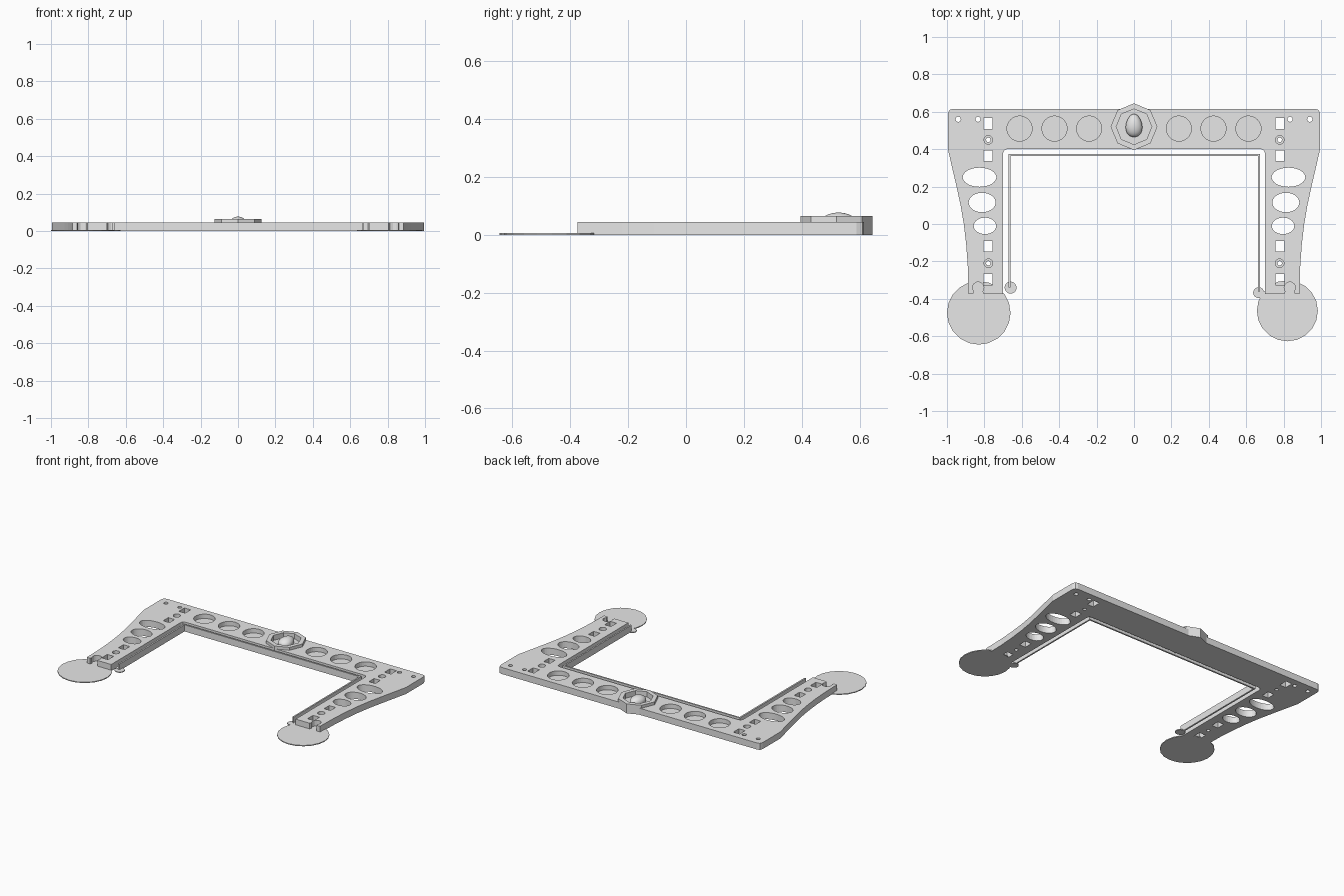
import bpy, bmesh
from math import sin, cos, pi, radians

cube = bpy.data.objects.get("Cube")
if cube:
    bpy.data.objects.remove(cube, do_unlink=True)

H = 0.045       # frame thickness
BOSS_Y = 0.52

grey = bpy.data.materials.new("plain grey")
grey.use_nodes = True
grey.diffuse_color = (0.8, 0.8, 0.8, 1)
grey.node_tree.nodes["Principled BSDF"].inputs["Base Color"].default_value = (0.8, 0.8, 0.8, 1)


def ellipse(x, y, rx, ry=None, n=32, start=0.0):
    ry = ry or rx
    return [(x + rx * cos(start + 2 * pi * i / n), y + ry * sin(start + 2 * pi * i / n))
            for i in range(n)]


def box(x, y, hx, hy):
    return [(x - hx, y - hy), (x + hx, y - hy), (x + hx, y + hy), (x - hx, y + hy)]


def prisms(name, shapes):
    """One object from (outline, bottom, top) entries."""
    bm = bmesh.new()
    for pts, z0, z1 in shapes:
        face = bm.faces.new([bm.verts.new((x, y, z0)) for x, y in pts])
        ext = bmesh.ops.extrude_face_region(bm, geom=[face])
        new = [v for v in ext["geom"] if isinstance(v, bmesh.types.BMVert)]
        bmesh.ops.translate(bm, verts=new, vec=(0, 0, z1 - z0))
    bmesh.ops.recalc_face_normals(bm, faces=bm.faces)
    mesh = bpy.data.meshes.new(name)
    bm.to_mesh(mesh)
    bm.free()
    mesh.materials.append(grey)
    obj = bpy.data.objects.new(name, mesh)
    bpy.context.collection.objects.link(obj)
    return obj


def boolean(target, tool, operation):
    """Apply a boolean and discard the tool."""
    tool.hide_render = True
    mod = target.modifiers.new("cut", "BOOLEAN")
    mod.operation, mod.object, mod.solver = operation, tool, "EXACT"
    bpy.context.view_layer.update()
    with bpy.context.temp_override(object=target, active_object=target,
                                   selected_objects=[target]):
        bpy.ops.object.modifier_apply(modifier=mod.name)
    bpy.data.objects.remove(tool, do_unlink=True)


# Frame outline: left half with the keyhole notch in the foot, then mirrored
notch = [(-0.833 + 0.03 * cos(radians(a)), -0.34 + 0.03 * sin(radians(a)))
         for a in range(220, -41, -20)]
left = ([(-0.97, 0.615), (-0.987, 0.61), (-0.995, 0.59), (-0.995, 0.4), (-0.972, 0.3),
         (-0.95, 0.205), (-0.927, 0.1), (-0.91, 0), (-0.897, -0.11), (-0.889, -0.22),
         (-0.885, -0.375), (-0.86, -0.375)] + notch +
        [(-0.805, -0.375), (-0.7, -0.375), (-0.7, 0.38), (-0.694, 0.394), (-0.68, 0.4)])
outline = left + [(-x, y) for x, y in reversed(left)]
frame = prisms("frame", [(outline, 0, H)])

# Octagonal boss at the middle of the crossbar
boss = prisms("boss", [(ellipse(0, BOSS_Y, 0.125, n=8, start=pi / 2), 0, 0.065)])
boolean(frame, boss, "UNION")

# Blind pockets: crossbar rounds, boss recess and screw counterbores
pockets = [(ellipse(s * x, 0.51, 0.067), 0.015, 0.1)
           for s in (-1, 1) for x in (0.24, 0.425, 0.612)]
pockets.append((ellipse(0, BOSS_Y, 0.095, n=8, start=pi / 2), 0.03, 0.1))
pockets += [(ellipse(s * 0.779, y, 0.023, n=20), 0.022, 0.1)
            for s in (-1, 1) for y in (0.45, -0.21)]
boolean(frame, prisms("pocket_cutter", pockets), "DIFFERENCE")

# Through holes in both legs
holes = []
for s in (-1, 1):
    holes += [ellipse(s * x, y, rx, ry) for x, y, rx, ry in
              ((0.826, 0.25, 0.09, 0.051), (0.812, 0.115, 0.072, 0.052),
               (0.797, -0.01, 0.06, 0.044))]
    holes += [box(s * 0.781, y, 0.024, hy) for y, hy in
              ((0.538, 0.03), (0.366, 0.028), (-0.12, 0.028), (-0.297, 0.03))]
    holes += [ellipse(s * x, 0.56, 0.014, n=16) for x in (0.94, 0.834)]
    holes += [ellipse(s * 0.779, y, 0.012, n=16) for y in (0.45, -0.21)]
boolean(frame, prisms("hole_cutter", [(h, -0.1, 0.1) for h in holes]), "DIFFERENCE")

# Thin wall following the inside of the frame
prisms("inner_wall", [([(-0.672, -0.34), (-0.672, 0.375), (0.674, 0.375), (0.674, -0.36),
                        (0.664, -0.36), (0.664, 0.364), (-0.661, 0.364), (-0.661, -0.34)],
                       0, H)])

# Thin round pads under the feet and the wall ends
for name, x, y, r in (("right_foot_pad", -0.83, -0.475, 0.17),
                      ("left_foot_pad", 0.82, -0.464, 0.163),
                      ("right_wall_pad", -0.66, -0.34, 0.032),
                      ("left_wall_pad", 0.666, -0.367, 0.029)):
    prisms(name, [(ellipse(x, y, r, n=20), 0, 0.006)])

# Egg-shaped gem resting in the boss recess
bpy.ops.mesh.primitive_uv_sphere_add(segments=32, ring_count=16, radius=1,
                                     location=(0, BOSS_Y + 0.007, 0.042))
gem = bpy.context.object
gem.name = "gem"
for v in gem.data.vertices:
    v.co.x *= 0.044 * (1 - 0.18 * v.co.y)
    v.co.y *= 0.062
    v.co.z *= 0.035
gem.data.materials.append(grey)
bpy.ops.object.shade_smooth_by_angle()
